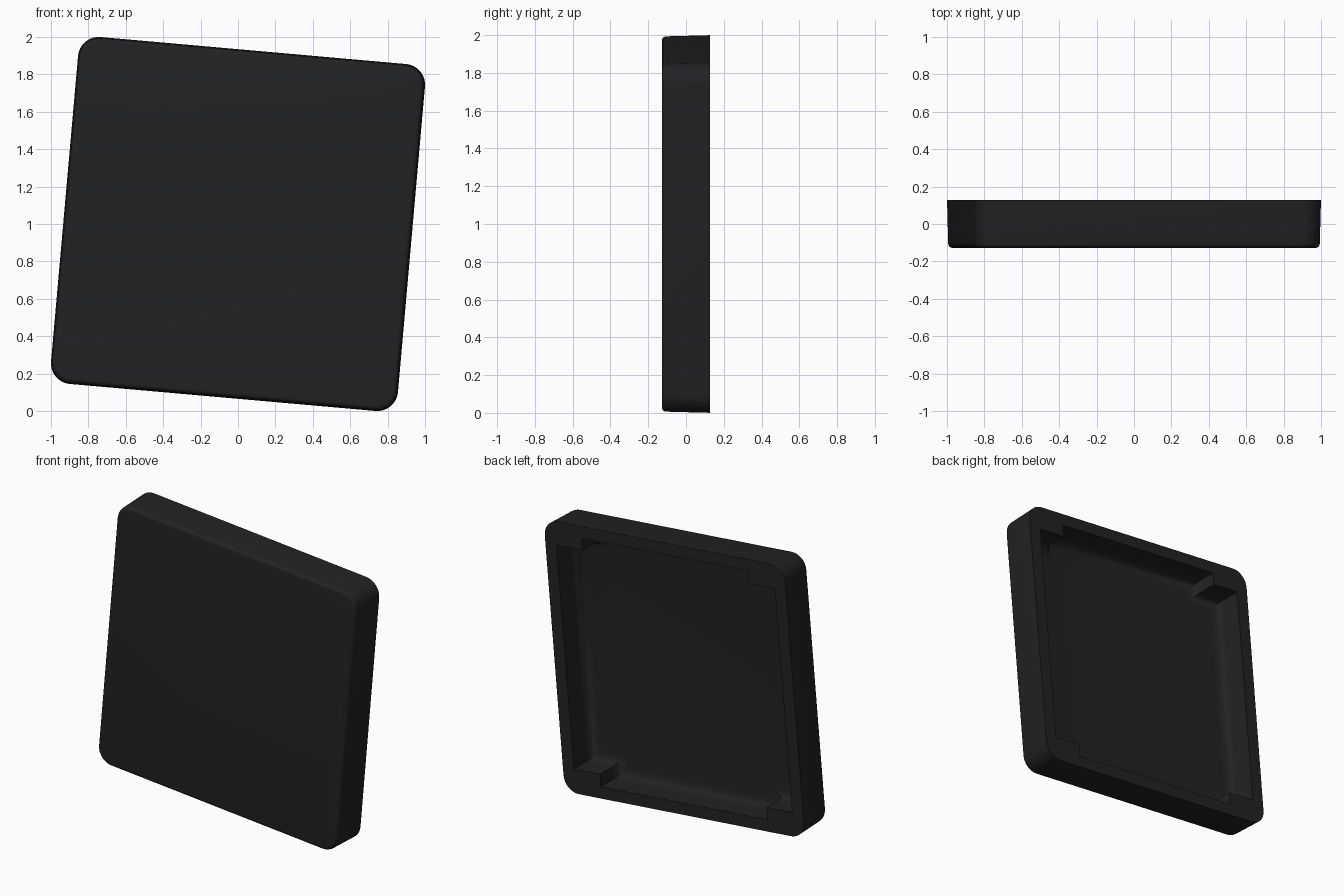
import bpy, bmesh
from math import sin, cos, pi, radians

if "Cube" in bpy.data.objects:
    bpy.data.objects.remove(bpy.data.objects["Cube"])

TILT = radians(5.05)
HALF, RAD = 0.931, 0.11      # half side and corner radius of the square
BACK, FRONT = 0.128, -0.128


def rounded_square(inset):
    r, c = RAD - inset * 0.6, HALF - RAD - inset * 0.4
    pts = []
    for k, (sx, sz) in enumerate([(1, 1), (-1, 1), (-1, -1), (1, -1)]):
        for i in range(9):
            a = k * pi / 2 + i * pi / 16
            pts.append((sx * c + r * cos(a), sz * c + r * sin(a)))
    return pts


def opening(inset):
    # square opening narrowed by a thick block in each corner
    w, h = 0.845 - inset, 0.85 - inset
    a, b = 0.645 - inset, 0.765 - inset
    return [(w, b), (a, b), (a, h), (-a, h), (-a, b), (-w, b),
            (-w, -b), (-a, -b), (-a, -h), (a, -h), (a, -b), (w, -b)]


def loft(name, rings):
    """Closed solid from (profile, y) rings, tilted about the y axis."""
    bm = bmesh.new()
    loops = [[bm.verts.new((x * cos(TILT) + z * sin(TILT), y,
                            1 - x * sin(TILT) + z * cos(TILT)))
              for x, z in pts] for pts, y in rings]
    for lo, hi in zip(loops, loops[1:]):
        for i in range(len(lo)):
            j = (i + 1) % len(lo)
            bm.faces.new((lo[i], lo[j], hi[j], hi[i]))
    bm.faces.new(loops[0])
    bm.faces.new(loops[-1])
    bmesh.ops.recalc_face_normals(bm, faces=bm.faces)
    mesh = bpy.data.meshes.new(name)
    bm.to_mesh(mesh)
    bm.free()
    obj = bpy.data.objects.new(name, mesh)
    bpy.context.collection.objects.link(obj)
    return obj


# Outer cap with slight draft and a rolled front edge
outer = [(rounded_square(0), BACK)]
for i in range(6):
    t = i * pi / 10
    outer.append((rounded_square(0.006 + 0.024 * (1 - cos(t))),
                  FRONT + 0.024 * (1 - sin(t))))
cap = loft("square_cap", outer)

# Hollow back: straight walls, then a fillet into the floor
hollow = [(opening(0), BACK + 0.05), (opening(0), BACK - 0.14)]
for i in range(1, 6):
    t = i * pi / 10
    hollow.append((opening(0.07 * (1 - cos(t))), BACK - 0.14 - 0.06 * sin(t)))
cutter = loft("hollow_cutter", hollow)
cutter.hide_render = True

mod = cap.modifiers.new("hollow", 'BOOLEAN')
mod.operation = 'DIFFERENCE'
mod.solver = 'EXACT'
mod.object = cutter
bpy.context.view_layer.objects.active = cap
cap.select_set(True)
bpy.ops.object.modifier_apply(modifier=mod.name)
bpy.data.objects.remove(cutter, do_unlink=True)

# Smooth dark plastic
mat = bpy.data.materials.new("dark_plastic")
mat.diffuse_color = (0.015, 0.016, 0.018, 1)
mat.use_nodes = True
mat.node_tree.nodes["Principled BSDF"].inputs["Base Color"].default_value = mat.diffuse_color
cap.data.materials.clear()
cap.data.materials.append(mat)
bpy.ops.object.shade_smooth_by_angle(angle=radians(35))
